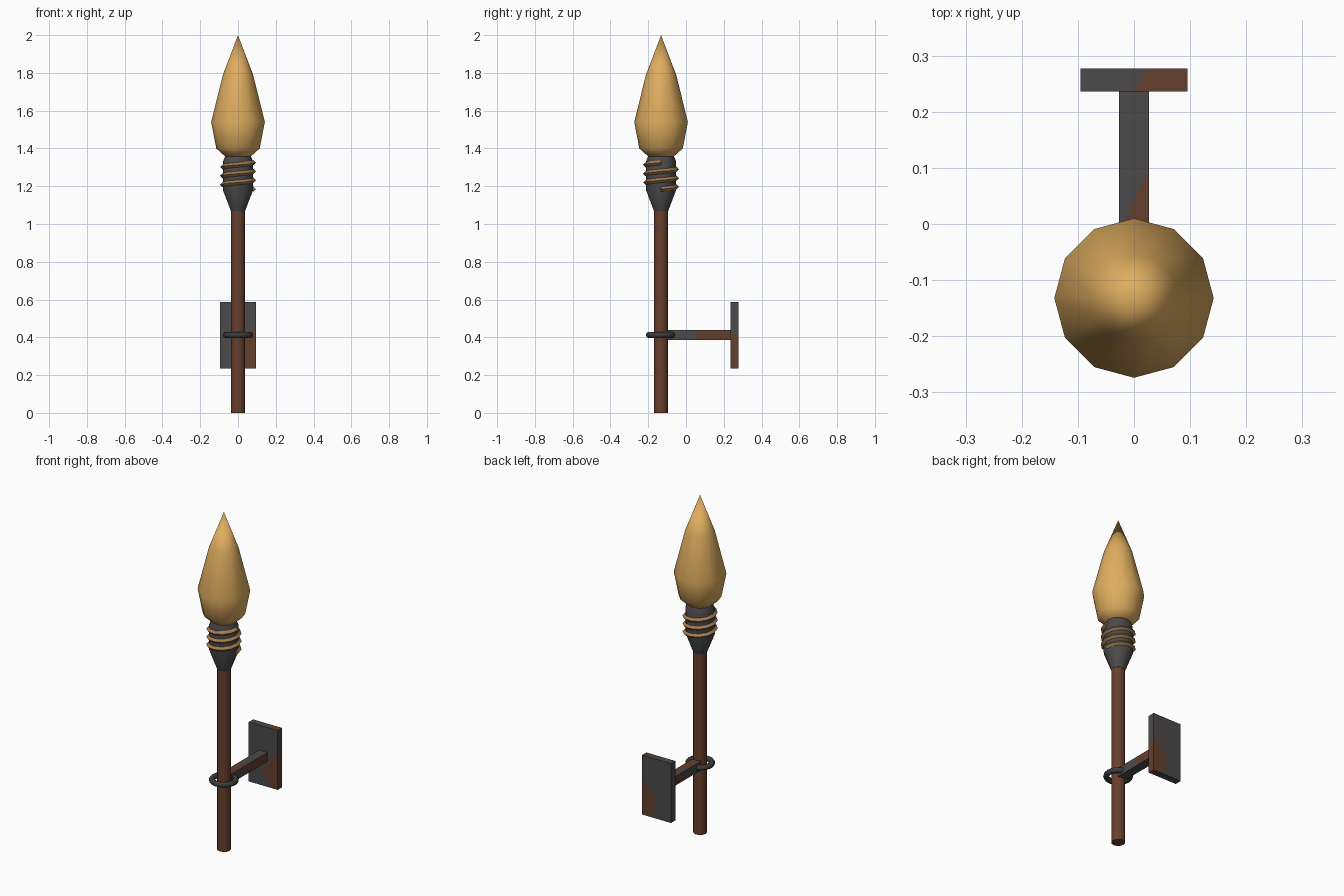
import bpy, bmesh, math
from mathutils import Vector

if "Cube" in bpy.data.objects:
    bpy.data.objects.remove(bpy.data.objects["Cube"])

AXIS_Y = -0.132  # centre line of the torch


def mat(name, r, g, b):
    m = bpy.data.materials.new(name)
    m.diffuse_color = (r, g, b, 1)
    m.use_nodes = True
    m.node_tree.nodes["Principled BSDF"].inputs["Base Color"].default_value = m.diffuse_color
    return m


WOOD = mat("brown wood", 0.14, 0.05, 0.026)
IRON = mat("dark iron", 0.072, 0.068, 0.068)
RING = mat("black iron", 0.045, 0.045, 0.045)
RUST = mat("rust", 0.125, 0.05, 0.026)
ROPE = mat("tan rope", 0.37, 0.20, 0.075)
FLAME = mat("amber flame", 0.74, 0.42, 0.115)


def finish(name, bm, mats, smooth=None):
    bmesh.ops.recalc_face_normals(bm, faces=bm.faces)
    me = bpy.data.meshes.new(name)
    bm.to_mesh(me)
    bm.free()
    for m in mats:
        me.materials.append(m)
    ob = bpy.data.objects.new(name, me)
    bpy.context.collection.objects.link(ob)
    if smooth:
        bpy.ops.object.select_all(action='DESELECT')
        bpy.context.view_layer.objects.active = ob
        ob.select_set(True)
        bpy.ops.object.shade_smooth_by_angle(angle=math.radians(smooth))
    return ob


def loft(bm, rings, closed=False):
    """Skin a list of equal-length point rings; cap the ends unless closed."""
    vs = [[bm.verts.new(p) for p in ring] for ring in rings]
    n = len(vs[0])
    pairs = list(zip(vs, vs[1:])) + ([(vs[-1], vs[0])] if closed else [])
    for a, b in pairs:
        for i in range(n):
            j = (i + 1) % n
            bm.faces.new((a[i], a[j], b[j], b[i]))
    if not closed:
        bm.faces.new(vs[0])
        bm.faces.new(vs[-1])


def lathe(name, profile, material, sides=12):
    bm = bmesh.new()
    loft(bm, [[(r * math.cos(math.tau * i / sides),
                AXIS_Y + r * math.sin(math.tau * i / sides), z)
               for i in range(sides)] for r, z in profile])
    bmesh.ops.remove_doubles(bm, verts=bm.verts, dist=1e-4)
    return finish(name, bm, [material], 50)


def coil(name, material, radius, tube, z0, z1, turns, steps, sides, closed=False):
    bm = bmesh.new()
    rings = []
    for k in range(steps if closed else steps + 1):
        t = k / steps
        a = math.tau * turns * t
        ring = []
        for i in range(sides):
            b = math.tau * i / sides
            r = radius + tube * math.cos(b)
            ring.append((r * math.cos(a), AXIS_Y + r * math.sin(a),
                         z0 + (z1 - z0) * t + tube * math.sin(b)))
        rings.append(ring)
    loft(bm, rings, closed)
    return finish(name, bm, [material], 50)


def rusty_box(name, lo, hi, cuts, is_rust):
    """Box whose faces are split along cuts (face normal, point, plane normal)."""
    bm = bmesh.new()
    bmesh.ops.create_cube(bm, size=1)
    for v in bm.verts:
        v.co = [(l + h) / 2 + c * (h - l) for l, h, c in zip(lo, hi, v.co)]
    bm.normal_update()
    for side, co, no in cuts:
        faces = [f for f in bm.faces if f.normal.dot(Vector(side)) > 0.9]
        geom = set(faces)
        for f in faces:
            geom.update(f.edges)
            geom.update(f.verts)
        bmesh.ops.bisect_plane(bm, geom=list(geom), plane_co=co, plane_no=no)
        bm.normal_update()
    for f in bm.faces:
        f.material_index = int(is_rust(f.calc_center_median(), f.normal))
    return finish(name, bm, [IRON, RUST])


# Torch: shaft, iron cup, rope binding and flame
lathe("shaft", [(0.037, 0), (0.037, 1.08)], WOOD)
lathe("cup", [(0.038, 1.07), (0.08, 1.18), (0.08, 1.33), (0.066, 1.365)], IRON)
coil("rope_binding", ROPE, 0.082, 0.013, 1.185, 1.325, 3, 36, 4)
lathe("flame", [(0.065, 1.355), (0.115, 1.40), (0.142, 1.54),
                (0.08, 1.79), (0, 2.0)], FLAME)

# Holder ring around the shaft
coil("holder_ring", RING, 0.065, 0.016, 0.412, 0.412, 1, 16, 8, closed=True)


# Bracket arm with rust on its sides and near the ring on top
def arm_rust(c, n):
    if n.z > 0.9:
        return c.y < 0.1 and (c.x - 0.027) * 0.1 > (c.y - 0.1) * 0.047
    return abs(n.x) > 0.9 and c.y > 0.06


rusty_box("bracket_arm", (-0.027, -0.1, 0.386), (0.027, 0.237, 0.44), [
    ((1, 0, 0), (0, 0.06, 0), (0, 1, 0)),
    ((-1, 0, 0), (0, 0.06, 0), (0, 1, 0)),
    ((0, 0, 1), (0.027, 0.1, 0), (0.1, -0.047, 0)),
], arm_rust)


# Wall plate with rust in its lower right corner and on part of the top
def plate_rust(c, n):
    if n.z > 0.9:
        return c.x > 0.012
    if n.z < -0.9:
        return c.x > 0.04
    if n.x > 0.9:
        return c.z < 0.41
    if abs(n.y) > 0.9:
        upper = 0.33 + (c.x + 0.01) * 1.24
        lower = 0.33 - (c.x + 0.01) * 1.9
        return lower < c.z < upper
    return False


cuts = [((0, 0, 1), (0.012, 0.257, 0), (0.04, -0.025, 0)),
        ((0, 0, -1), (0.04, 0, 0), (1, 0, 0)),
        ((1, 0, 0), (0, 0, 0.41), (0, 0, 1))]
for s in (-1, 1):
    cuts += [((0, s, 0), (-0.01, 0, 0.33), (-1.24, 0, 1)),
             ((0, s, 0), (-0.01, 0, 0.33), (1.9, 0, 1))]
rusty_box("wall_plate", (-0.095, 0.236, 0.236), (0.095, 0.277, 0.588),
          cuts, plate_rust)
